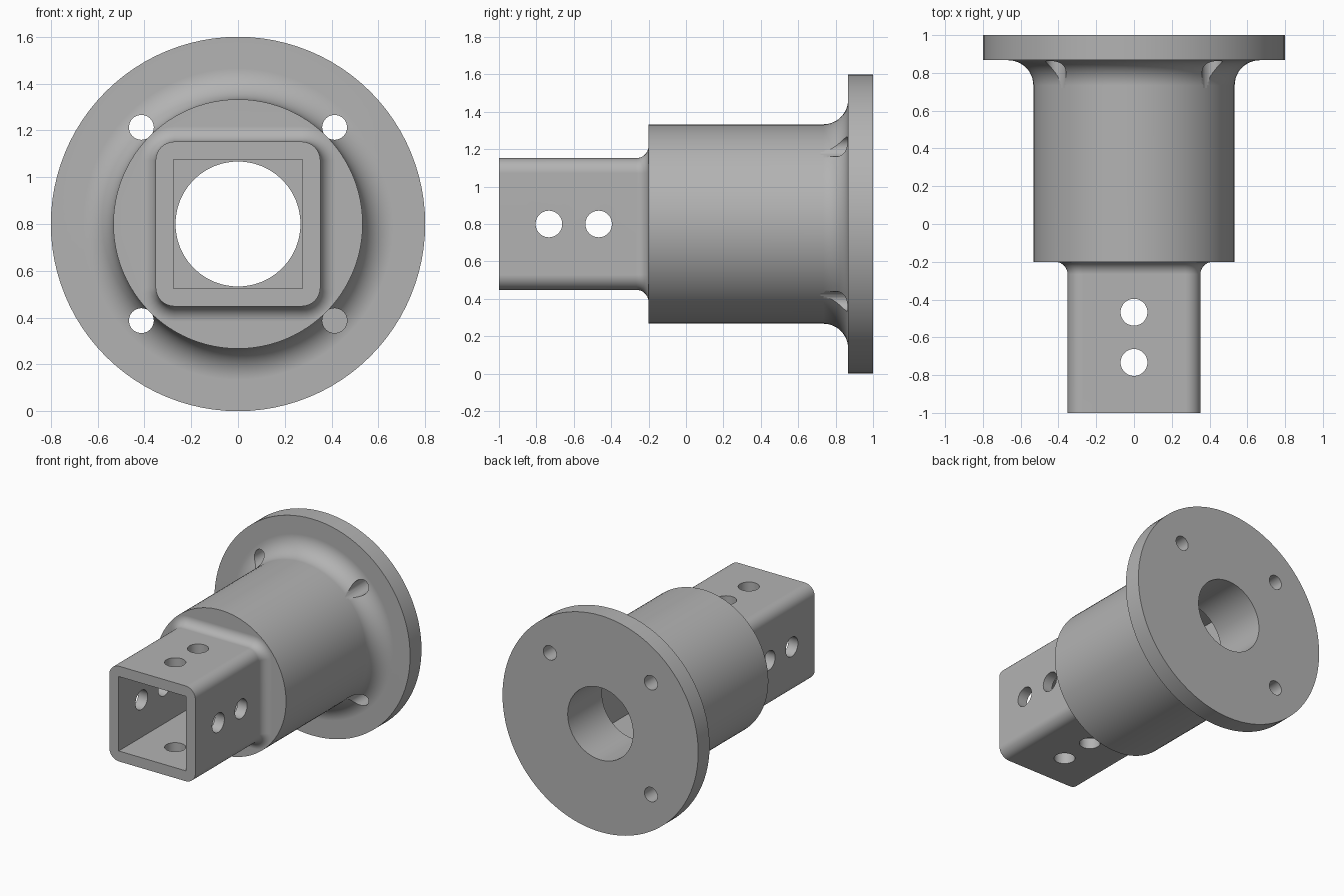
import bpy, bmesh
from math import sin, cos, pi
from mathutils import Vector

cube = bpy.data.objects.get("Cube")
if cube:
    bpy.data.objects.remove(cube, do_unlink=True)

CZ = 0.8          # height of the long axis
CORNER_STEPS = 24

steel = bpy.data.materials.new("grey_steel")
steel.use_nodes = True
grey = (0.45, 0.45, 0.45, 1)
steel.diffuse_color = grey
steel.node_tree.nodes["Principled BSDF"].inputs["Base Color"].default_value = grey


def ring(half, radius, pos, axis="y", centre=(0, 0)):
    """Rounded square across an axis; a circle when radius equals half."""
    pts = []
    circle = half - radius < 1e-6
    steps = CORNER_STEPS if circle else CORNER_STEPS // 3
    for corner in range(4):
        mid = pi / 4 + corner * pi / 2
        cu = (half - radius) * (1 if cos(mid) > 0 else -1)
        cv = (half - radius) * (1 if sin(mid) > 0 else -1)
        for k in range(steps if circle else steps + 1):
            a = corner * pi / 2 + k / steps * pi / 2
            u = centre[0] + cu + radius * cos(a)
            v = centre[1] + cv + radius * sin(a)
            pts.append(Vector({"y": (u, pos, CZ + v),
                               "x": (pos, u, CZ + v),
                               "z": (u, v, CZ + pos)}[axis]))
    return pts


def loft(name, rings):
    """Closed solid skinned through rings of equal point count."""
    bm = bmesh.new()
    loops = [[bm.verts.new(p) for p in r] for r in rings]
    n = len(loops[0])
    for a, b in zip(loops, loops[1:]):
        for i in range(n):
            j = (i + 1) % n
            bm.faces.new((a[i], a[j], b[j], b[i]))
    bm.faces.new(loops[0])
    bm.faces.new(loops[-1])
    bmesh.ops.recalc_face_normals(bm, faces=bm.faces)
    mesh = bpy.data.meshes.new(name)
    bm.to_mesh(mesh)
    bm.free()
    mesh.materials.append(steel)
    obj = bpy.data.objects.new(name, mesh)
    bpy.context.collection.objects.link(obj)
    return obj


def cylinder(name, radius, start, end, axis="y", centre=(0, 0)):
    return loft(name, [ring(radius, radius, p, axis, centre) for p in (start, end)])


def combine(target, other, operation):
    other.hide_render = True
    mod = target.modifiers.new(operation.lower(), "BOOLEAN")
    mod.operation = operation
    mod.solver = "EXACT"
    mod.object = other
    bpy.context.view_layer.objects.active = target
    bpy.ops.object.modifier_apply(modifier=mod.name)
    bpy.data.objects.remove(other, do_unlink=True)


# Round barrel sweeping through a fillet into the flange
barrel_r, fillet = 0.533, 0.133
profile = [(barrel_r, -0.2)]
for k in range(13):
    a = k / 12 * pi / 2
    profile.append((barrel_r + fillet * (1 - cos(a)), 0.734 + fillet * sin(a)))
profile += [(0.8, 0.867), (0.8, 1.0)]
body = loft("flanged_socket", [ring(r, r, y) for r, y in profile])

# Square tube with rounded corners, flaring where it meets the barrel
tube_half, corner_r, flare = 0.352, 0.08, 0.066
rings = [ring(tube_half, corner_r, -1.0)]
for k in range(9):
    a = k / 8 * pi / 2
    d = flare * (1 - cos(a))
    rings.append(ring(tube_half + d, corner_r + d, -0.2 - flare + flare * sin(a)))
rings.append(ring(0.34, corner_r, -0.1))
combine(body, loft("square_tube", rings), "UNION")

# Square pocket from the front, round bore from the back
pocket = loft("pocket_cutter", [
    [Vector((sx * 0.275, y, CZ + sz * 0.275))
     for sx, sz in ((1, 1), (-1, 1), (-1, -1), (1, -1))] for y in (-1.1, 0.6)])
combine(body, pocket, "DIFFERENCE")
combine(body, cylinder("bore_cutter", 0.267, 0.5, 1.1), "DIFFERENCE")

# Pin holes through both pairs of tube walls
for y in (-0.733, -0.467):
    combine(body, cylinder("side_pin_cutter", 0.071, -0.5, 0.5, "x", (y, 0)), "DIFFERENCE")
    combine(body, cylinder("top_pin_cutter", 0.071, -0.5, 0.5, "z", (0, y)), "DIFFERENCE")

# Four bolt holes through the flange, biting into the fillet
for sx in (-1, 1):
    for sz in (-1, 1):
        bolt = cylinder("bolt_cutter", 0.053, 0.72, 1.1, "y", (sx * 0.413, sz * 0.413))
        combine(body, bolt, "DIFFERENCE")

# Smooth shading with crisp edges
bpy.ops.object.select_all(action="DESELECT")
body.select_set(True)
bpy.context.view_layer.objects.active = body
bpy.ops.object.shade_smooth_by_angle(angle=pi / 6)
weighted = body.modifiers.new("weighted_normals", "WEIGHTED_NORMAL")
weighted.keep_sharp = True
